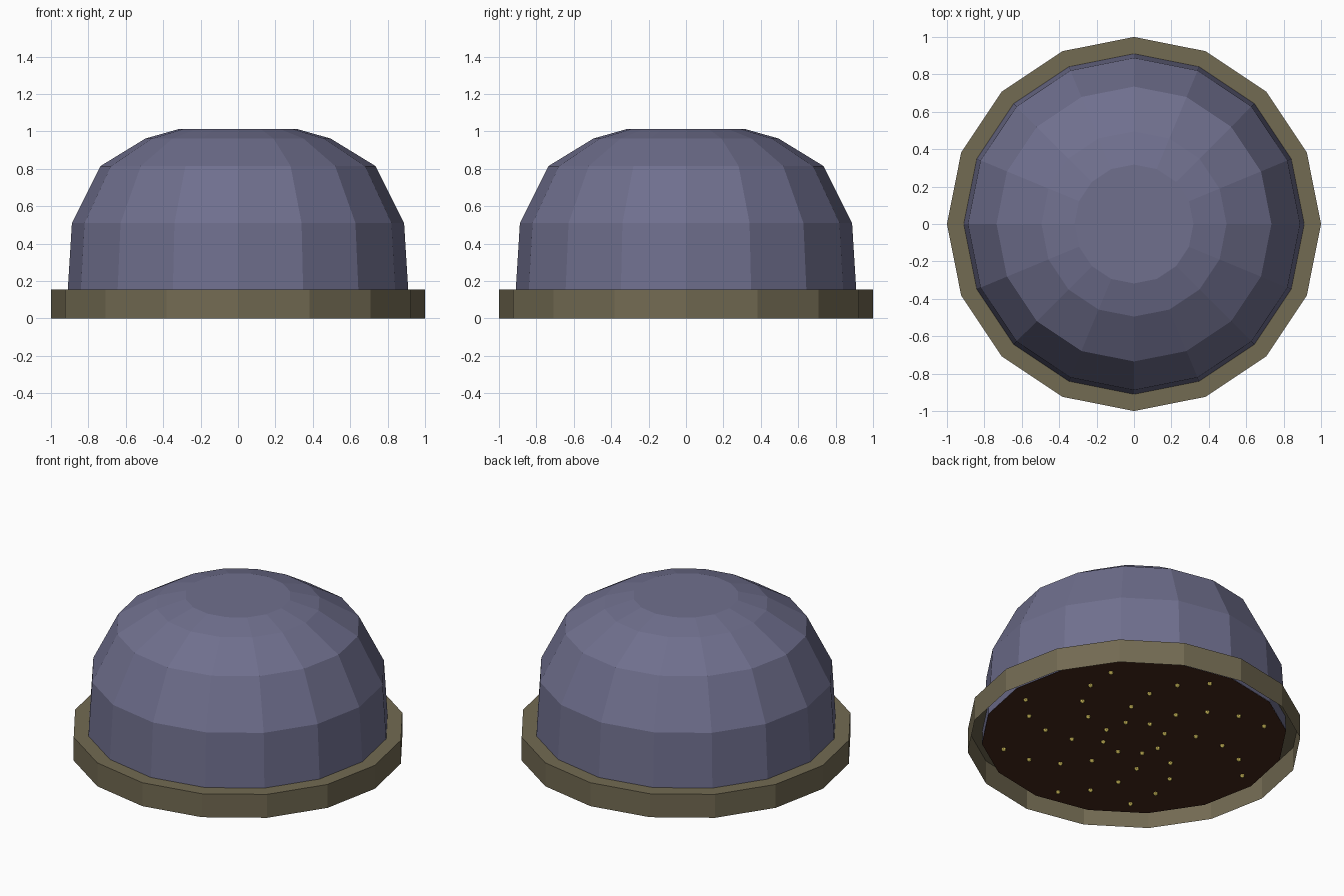
import bpy, bmesh
from math import sin, cos, pi, radians
from mathutils import Matrix

if "Cube" in bpy.data.objects:
    bpy.data.objects.remove(bpy.data.objects["Cube"])

SIDES = 16


def finish(name, bm, color):
    mesh = bpy.data.meshes.new(name)
    bm.to_mesh(mesh)
    bm.free()
    mat = bpy.data.materials.new(name + "_colour")
    mat.diffuse_color = (*color, 1)
    mat.use_nodes = True
    mat.node_tree.nodes["Principled BSDF"].inputs["Base Color"].default_value = mat.diffuse_color
    mesh.materials.append(mat)
    obj = bpy.data.objects.new(name, mesh)
    bpy.context.collection.objects.link(obj)
    return obj


def lathe(name, profile, color, cap=False):
    """Flat-faced 16-sided revolve of (radius, height) points, from bottom outside upward."""
    bm = bmesh.new()
    rings = [[bm.verts.new((r * cos(2 * pi * i / SIDES), r * sin(2 * pi * i / SIDES), z))
              for i in range(SIDES)] for r, z in profile]
    for a, b in zip(rings, rings[1:]):
        for i in range(SIDES):
            j = (i + 1) % SIDES
            bm.faces.new((a[i], a[j], b[j], b[i]))
    if cap:
        bm.faces.new(rings[-1])
    return finish(name, bm, color)


# Faceted dome with a flat crown; its skirt reaches down to the underside disc
lathe("dome", [(0.915, 0.055), (0.91, 0.155), (0.888, 0.51), (0.735, 0.815),
               (0.495, 0.962), (0.318, 1.012)], (0.16, 0.16, 0.27), cap=True)

# Base band: outer wall and top ledge, open underneath
lathe("base_band", [(1.0, 0.0), (1.0, 0.155), (0.91, 0.155)], (0.17, 0.145, 0.085))

# Recessed underside disc
bm = bmesh.new()
bmesh.ops.create_circle(bm, cap_ends=True, segments=SIDES, radius=0.915,
                        matrix=Matrix.Translation((0, 0, 0.054)))
for f in bm.faces:
    f.normal_update()
    if f.normal.z > 0:
        f.normal_flip()
finish("underside_disc", bm, (0.06, 0.02, 0.01))

# Small studs on the disc: five rings of eight, each ring turned a little further
bm = bmesh.new()
for ring in range(5):
    radius = 0.915 * sin(radians(12 * (ring + 1)))
    for k in range(8):
        angle = radians(-10 + 12.5 * ring + 45 * k + (11.5 if k == 4 else 0))
        bmesh.ops.create_uvsphere(
            bm, u_segments=8, v_segments=6, radius=0.015,
            matrix=Matrix.Translation((radius * cos(angle), radius * sin(angle), 0.05)))
finish("studs", bm, (0.6, 0.48, 0.1))
